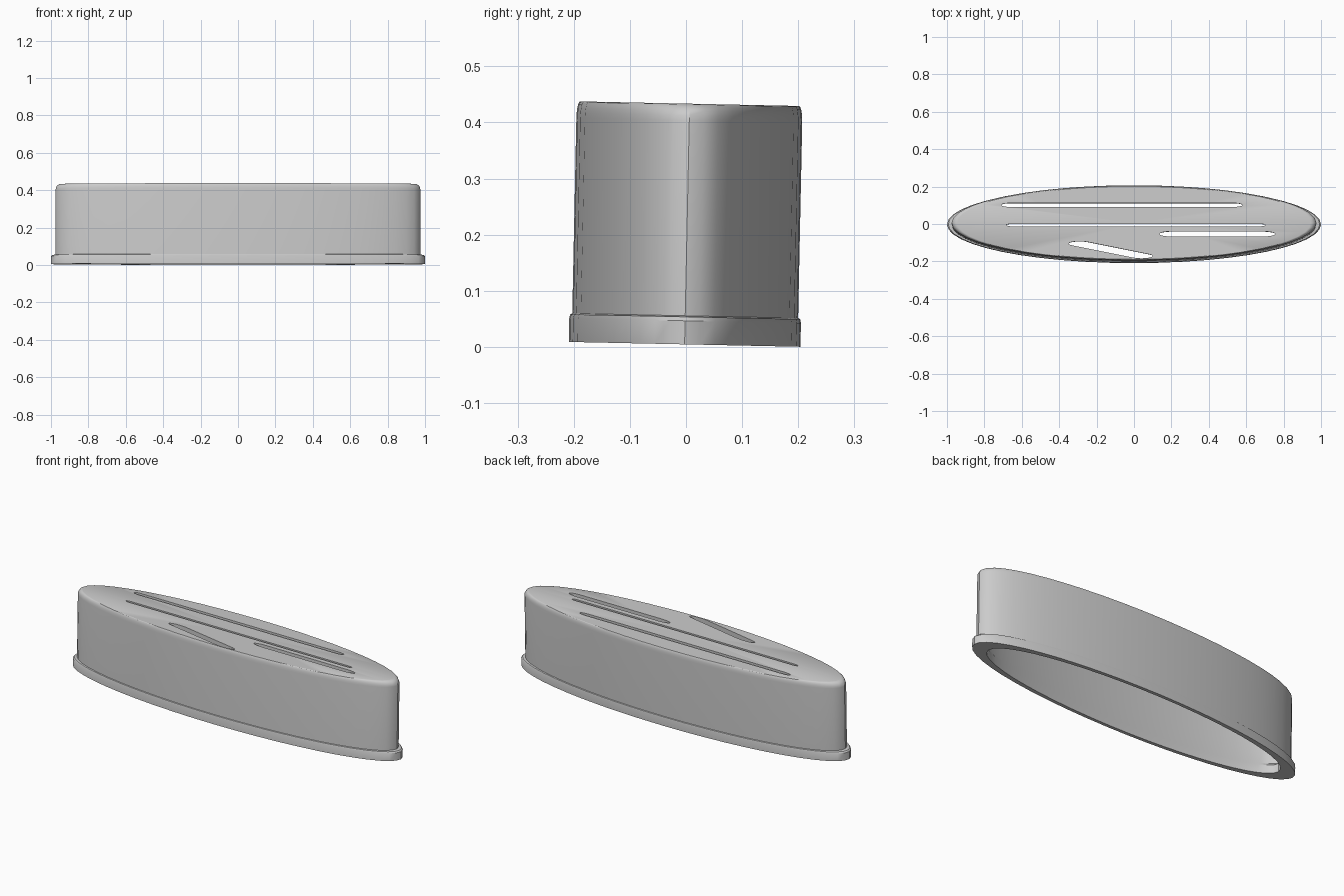
import bpy, bmesh, math
from mathutils import Vector, Matrix

if "Cube" in bpy.data.objects:
    bpy.data.objects.remove(bpy.data.objects["Cube"])

SQUASH = 0.2065          # depth / width of the oval
SEGS = 48
HEIGHT = 0.429

# Half profile (radius, height): outer foot, wall, rounded rim, top, hollow inside
fillet = [(0.945 + 0.03 * math.cos(a), HEIGHT - 0.03 + 0.03 * math.sin(a))
          for a in (math.radians(90 * i / 5) for i in range(6))]
profile = ([(0.91, 0), (1.0, 0), (1.0, 0.042), (0.993, 0.049), (0.975, 0.051)]
           + fillet + [(0, HEIGHT), (0, 0.384), (0.92, 0.384),
                       (0.93, 0.374), (0.93, 0.06), (0.91, 0.045)])


def make_object(name, bm):
    bmesh.ops.recalc_face_normals(bm, faces=bm.faces)
    mesh = bpy.data.meshes.new(name)
    bm.to_mesh(mesh)
    bm.free()
    obj = bpy.data.objects.new(name, mesh)
    bpy.context.collection.objects.link(obj)
    return obj


def lathe(name, pts):
    bm = bmesh.new()
    rings = []
    for r, z in pts:
        if r == 0:
            rings.append([bm.verts.new((0, 0, z))] * SEGS)
        else:
            rings.append([bm.verts.new((r * math.cos(t), r * math.sin(t) * SQUASH, z))
                          for t in (2 * math.pi * i / SEGS for i in range(SEGS))])
    for a, b in zip(rings, rings[1:] + rings[:1]):
        for i in range(SEGS):
            j = (i + 1) % SEGS
            quad = list(dict.fromkeys((a[i], a[j], b[j], b[i])))
            if len(quad) > 2:
                bm.faces.new(quad)
    return make_object(name, bm)


def slot_cutter(name, start, end, width):
    # Round-ended bar drawn in circle space, then squashed with the oval
    p, q = Vector(start), Vector(end)
    heading = math.atan2(q.y - p.y, q.x - p.x)
    r = width / 2
    bm = bmesh.new()
    verts = []
    for centre, offset in ((q, -90), (p, 90)):
        for i in range(9):
            a = heading + math.radians(offset + 180 * i / 8)
            verts.append(bm.verts.new((centre.x + r * math.cos(a),
                                       (centre.y + r * math.sin(a)) * SQUASH, 0.3)))
    face = bm.faces.new(verts)
    up = bmesh.ops.extrude_face_region(bm, geom=[face])
    bmesh.ops.translate(bm, vec=(0, 0, 0.25),
                        verts=[v for v in up["geom"] if isinstance(v, bmesh.types.BMVert)])
    obj = make_object(name, bm)
    obj.hide_render = True
    return obj


cap = lathe("oval_slotted_cap", profile)

# Slots through the top: start, end, width
slots = [((-0.66, 0.46), (0.53, 0.46), 0.10),
         ((-0.65, -0.06), (0.67, -0.06), 0.065),
         ((0.20, -0.29), (0.69, -0.29), 0.13),
         ((-0.29, -0.54), (0.04, -0.86), 0.12)]
bpy.context.view_layer.objects.active = cap
cap.select_set(True)
for i, s in enumerate(slots):
    cutter = slot_cutter(f"slot_cutter_{i}", *s)
    mod = cap.modifiers.new("slot", 'BOOLEAN')
    mod.operation = 'DIFFERENCE'
    mod.solver = 'EXACT'
    mod.object = cutter
    bpy.ops.object.modifier_apply(modifier=mod.name)
    bpy.data.objects.remove(cutter)

# Slight backward tilt of the whole piece
cap.data.transform(Matrix.Translation((0, -0.0025, 0.0045))
                   @ Matrix.Rotation(math.radians(-1.2), 4, 'X'))
bpy.ops.object.shade_smooth_by_angle(angle=math.radians(30))
